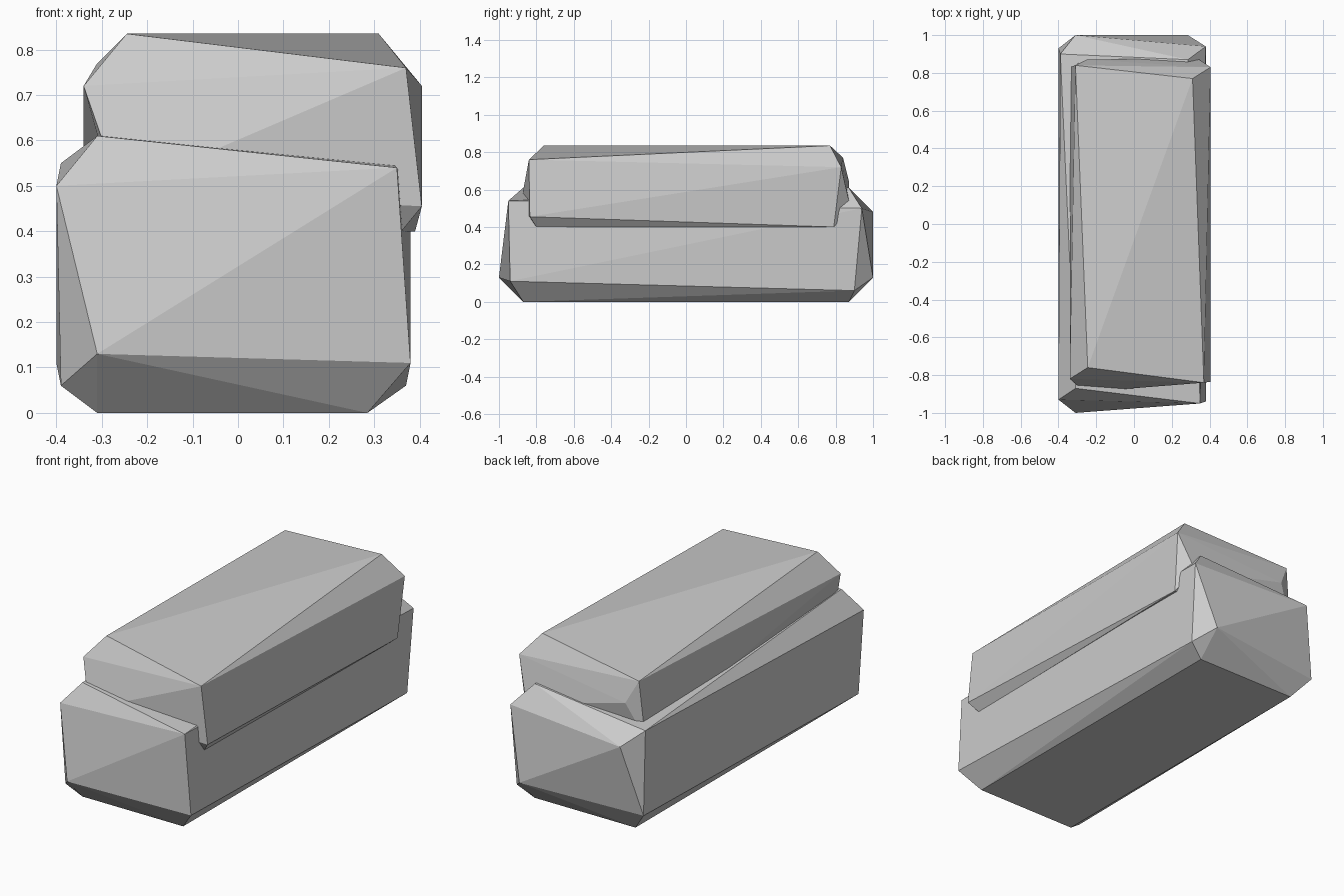
import bpy
import bmesh

# Remove the default cube only
default_cube = bpy.data.objects.get("Cube")
if default_cube:
    bpy.data.objects.remove(default_cube, do_unlink=True)


def make_material(name, grey):
    material = bpy.data.materials.new(name)
    material.use_nodes = True
    colour = (grey, grey, grey, 1)
    material.diffuse_color = colour
    shader = next(n for n in material.node_tree.nodes if n.type == "BSDF_PRINCIPLED")
    shader.inputs["Base Color"].default_value = colour
    return material


def make_stone(name, corners, material):
    """Rough-hewn block: the flat-faced convex hull around a few chipped corners."""
    bm = bmesh.new()
    for corner in corners:
        bm.verts.new(corner)
    bmesh.ops.convex_hull(bm, input=bm.verts[:])
    loose = [v for v in bm.verts if not v.link_faces]
    bmesh.ops.delete(bm, geom=loose, context="VERTS")
    bmesh.ops.recalc_face_normals(bm, faces=bm.faces[:])
    mesh = bpy.data.meshes.new(name)
    bm.to_mesh(mesh)
    bm.free()
    mesh.materials.append(material)
    stone = bpy.data.objects.new(name, mesh)
    bpy.context.scene.collection.objects.link(stone)
    return stone


stone_grey = make_material("stone_grey", 0.6)

# Large block resting on the ground
base_underside = [(x, y, 0) for x in (-.31, .285) for y in (-.87, .87)]
base_front = [
    (-.31, -1, .13), (-.39, -.9, .06), (.38, -.94, .11),
    (-.4, -.93, .5), (-.31, -.87, .61), (.35, -.95, .54),
]
base_back = [
    (.285, 1, .13), (.37, .9, .06), (-.4, .93, .11), (-.31, 1, .48),
    (.38, .94, .5), (.285, .87, .61), (-.39, .9, .55),
]
make_stone("lower_stone_block", base_underside + base_front + base_back, stone_grey)

# Smaller block sunk into the top, overhanging on one side
cap_underside = [(x, y, .4) for x in (-.25, .36) for y in (-.8, .79)]
cap_front = [
    (-.26, -.89, .49), (.405, -.835, .455), (-.34, -.82, .72),
    (-.245, -.76, .835), (.37, -.84, .76),
]
cap_back = [
    (.33, .88, .5), (.39, .79, .4), (-.34, .83, .47), (-.25, .87, .65),
    (.405, .83, .72), (.31, .77, .835), (-.31, .84, .77),
]
make_stone("upper_stone_block", cap_underside + cap_front + cap_back, stone_grey)
